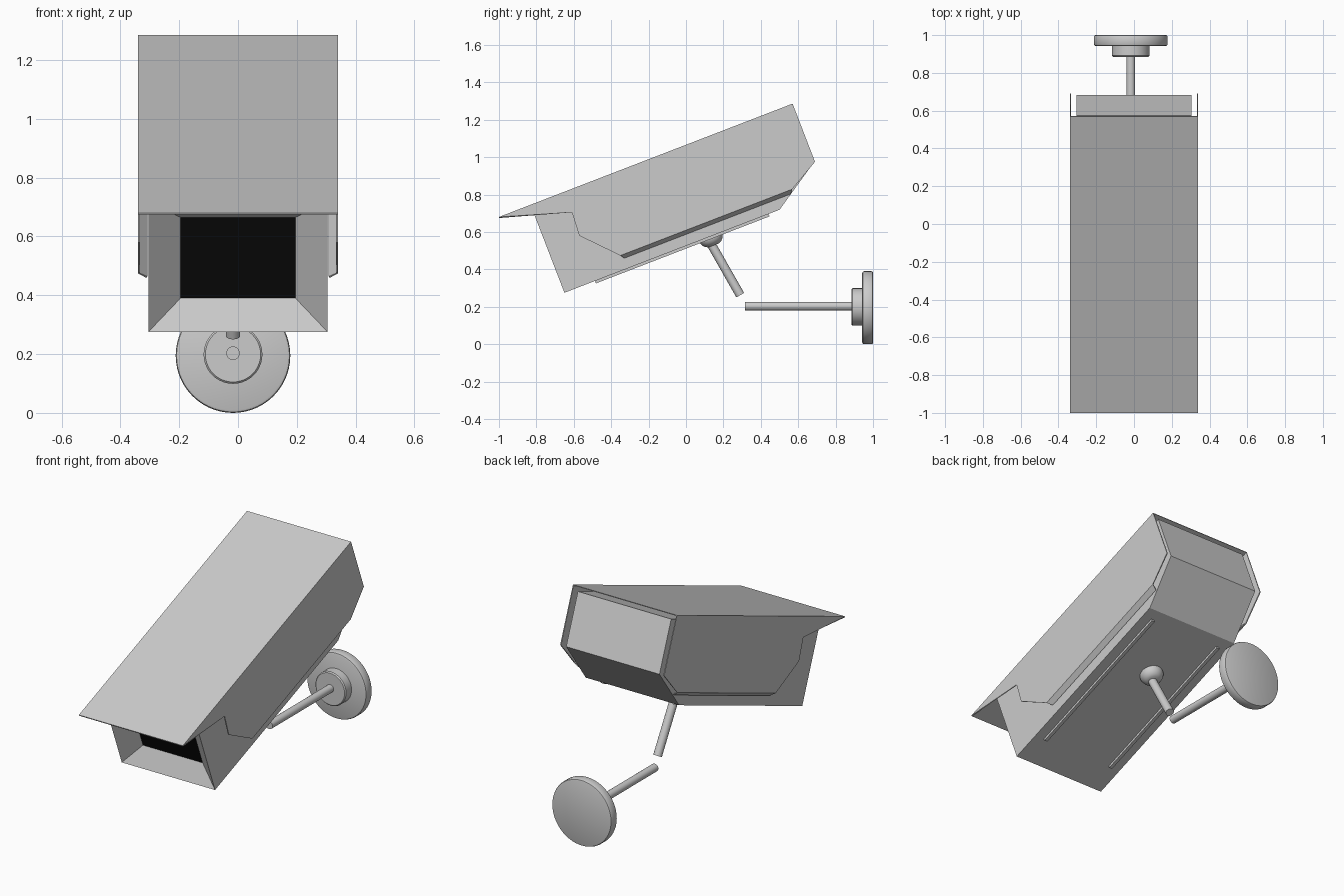
import bpy, bmesh, math
from mathutils import Matrix, Vector

if "Cube" in bpy.data.objects:
    bpy.data.objects.remove(bpy.data.objects["Cube"])

TILT = Matrix.Translation((0, -0.65, 0.275)) @ Matrix.Rotation(math.radians(21.1), 4, 'X')
AX = -0.017  # bracket axis


def finish(bm, name, matrix=None, smooth=False):
    if matrix:
        bm.transform(matrix)
    me = bpy.data.meshes.new(name)
    bm.to_mesh(me)
    bm.free()
    ob = bpy.data.objects.new(name, me)
    bpy.context.collection.objects.link(ob)
    if smooth:
        bpy.ops.object.select_all(action='DESELECT')
        ob.select_set(True)
        bpy.context.view_layer.objects.active = ob
        bpy.ops.object.shade_smooth_by_angle(angle=math.radians(35))
    return ob


def prism(profile, x0, x1):
    """Side profile (y, z) extruded along x."""
    bm = bmesh.new()
    a = [bm.verts.new((x0, y, z)) for y, z in profile]
    f = bm.faces.new(a)
    ext = bmesh.ops.extrude_face_region(bm, geom=[f])
    for v in ext['geom']:
        if isinstance(v, bmesh.types.BMVert):
            v.co.x = x1
    bmesh.ops.recalc_face_normals(bm, faces=bm.faces)
    return bm


def lathe(name, start, direction, profile, segs=40):
    """Revolve (radius, distance) profile around an axis."""
    bm = bmesh.new()
    rings = [[bm.verts.new((r * math.cos(2 * math.pi * i / segs),
                            r * math.sin(2 * math.pi * i / segs), h))
              for i in range(segs)] for r, h in profile]
    for p, q in zip(rings, rings[1:]):
        for i in range(segs):
            j = (i + 1) % segs
            bm.faces.new((p[i], p[j], q[j], q[i]))
    bm.faces.new(rings[0])
    bm.faces.new(rings[-1])
    bmesh.ops.recalc_face_normals(bm, faces=bm.faces)
    rot = Vector(direction).to_track_quat('Z', 'Y').to_matrix().to_4x4()
    return finish(bm, name, Matrix.Translation(start) @ rot, True)


# Camera body with a recessed front funnel and dark window
bm = prism([(0, 0), (1.233, 0), (1.495, 0.17), (1.495, 0.475), (0, 0.475)], -0.305, 0.305)
front = min(bm.faces, key=lambda f: f.calc_center_median().y)
bmesh.ops.inset_individual(bm, faces=[front], thickness=0.05)
for v in front.verts:
    v.co = (math.copysign(0.195, v.co.x), 0.08, 0.093 if v.co.z < 0.24 else 0.387)
front.material_index = 1
body = finish(bm, "camera_body", TILT)
grey = bpy.data.materials.new("body_grey")
black = bpy.data.materials.new("window_black")
black.diffuse_color = (0.003, 0.003, 0.003, 1)
black.use_nodes = True
black.node_tree.nodes["Principled BSDF"].inputs["Base Color"].default_value = black.diffuse_color
body.data.materials.append(grey)
body.data.materials.append(black)

# Sheet-metal sun hood: top, two cut sides and inward lips
W = 0.34
side = [(-0.181, 0.504), (0.192, 0.387), (0.184, 0.256), (0.35, 0.078),
        (1.335, 0.078), (1.502, 0.171), (1.502, 0.504)]
bm = bmesh.new()
edges = []
for s in (-1, 1):
    vs = [bm.verts.new((s * W, y, z)) for y, z in side]
    bm.faces.new(vs)
    lip = [bm.verts.new((s * 0.312, y, 0.057)) for y in (0.365, 1.32)]
    bm.faces.new((vs[3], vs[4], lip[1], lip[0]))
    edges.append((vs[0], vs[-1]))
(a, b), (c, d) = edges
bm.faces.new((a, c, d, b))
bmesh.ops.recalc_face_normals(bm, faces=bm.faces)
top = max(bm.faces, key=lambda f: f.calc_center_median().z)
top.normal_update()
if top.normal.z < 0:
    bmesh.ops.reverse_faces(bm, faces=bm.faces)
hood = finish(bm, "sun_hood", TILT)
sol = hood.modifiers.new("sheet", 'SOLIDIFY')
sol.thickness = 0.006
sol.offset = -1

# Slim rails under the body
for s, n in ((-1, "left"), (1, "right")):
    bm = prism([(0.175, -0.014), (1.17, -0.014), (1.17, 0.002), (0.175, 0.002)],
               s * 0.235 - 0.01, s * 0.235 + 0.01)
    finish(bm, n + "_rail", TILT)

# Swivel dome under the body
down = TILT.to_3x3() @ Vector((0, 0, -1))
lathe("swivel_dome", TILT @ Vector((AX, 0.836, 0.005)), down,
      [(0.066, 0), (0.066, 0.018), (0.058, 0.036), (0.045, 0.049), (0.03, 0.056)])

# Bracket: post, arm, collar and wall plate
post = Vector((0, 0.165, -0.29))
lathe("bracket_post", (AX, 0.125, 0.552), post, [(0.024, 0), (0.024, post.length)], 24)
lathe("bracket_arm", (AX, 0.315, 0.203), (0, 1, 0), [(0.023, 0), (0.023, 0.59)], 24)
lathe("wall_collar", (AX, 0.885, 0.199), (0, 1, 0),
      [(0.094, 0), (0.1, 0.006), (0.1, 0.06)])
lathe("wall_plate", (AX, 0.942, 0.195), (0, 1, 0),
      [(0.185, 0), (0.192, 0.003), (0.195, 0.01), (0.195, 0.05), (0.192, 0.056), (0.187, 0.058)], 56)
